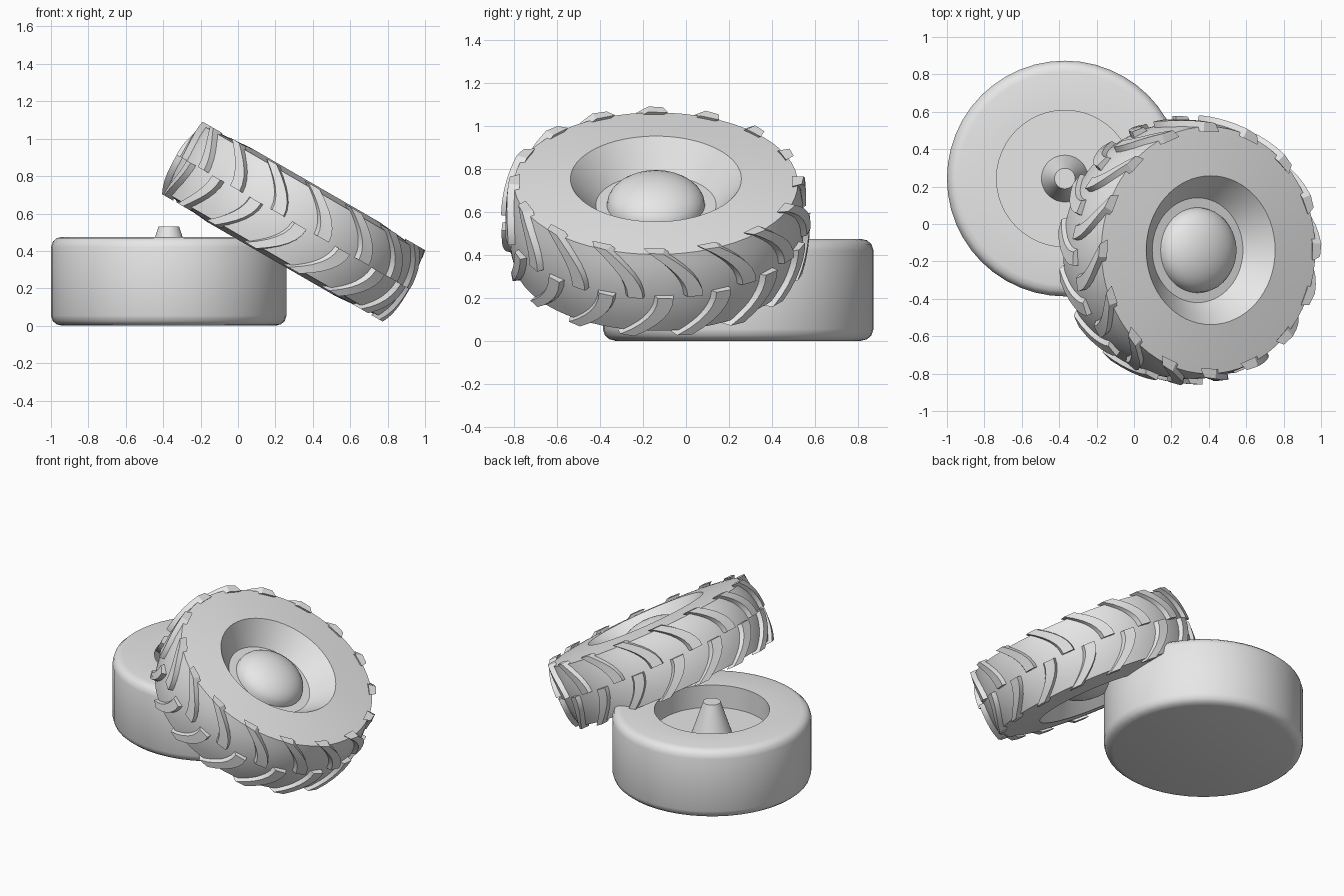
import bpy, bmesh
from math import sin, cos, pi, radians
from mathutils import Matrix

old = bpy.data.objects.get("Cube")
if old:
    bpy.data.objects.remove(old, do_unlink=True)

grey = bpy.data.materials.new("plain_grey")
grey.use_nodes = True
grey.diffuse_color = (0.8, 0.8, 0.8, 1)
grey.node_tree.nodes["Principled BSDF"].inputs["Base Color"].default_value = (0.8, 0.8, 0.8, 1)


def finish(bm, name, matrix):
    bmesh.ops.recalc_face_normals(bm, faces=bm.faces)
    mesh = bpy.data.meshes.new(name)
    bm.to_mesh(mesh)
    bm.free()
    mesh.materials.append(grey)
    obj = bpy.data.objects.new(name, mesh)
    bpy.context.collection.objects.link(obj)
    obj.matrix_world = matrix
    bpy.ops.object.select_all(action="DESELECT")
    obj.select_set(True)
    bpy.context.view_layer.objects.active = obj
    bpy.ops.object.shade_smooth_by_angle(angle=radians(32))
    return obj


def lathe(name, profile, matrix, sides=48):
    """Turn a (radius, height) profile about local z."""
    bm = bmesh.new()
    verts = [bm.verts.new((r, 0, h)) for r, h in profile]
    edges = [bm.edges.new(pair) for pair in zip(verts, verts[1:])]
    bmesh.ops.spin(bm, geom=verts + edges, cent=(0, 0, 0), axis=(0, 0, 1),
                   angle=2 * pi, steps=sides, use_merge=True)
    bmesh.ops.remove_doubles(bm, verts=bm.verts, dist=0.0005)
    return finish(bm, name, matrix)


# Plain wheel lying flat, with a recess and a tapered hub
lathe("plain_wheel", [
    (0, 0), (0.57, 0), (0.6, 0.008), (0.62, 0.025), (0.63, 0.055),
    (0.63, 0.42), (0.62, 0.45), (0.6, 0.468), (0.57, 0.475),
    (0.365, 0.475), (0.365, 0.32), (0.125, 0.32),
    (0.055, 0.53), (0, 0.53)],
    Matrix.Translation((-0.37, 0.243, 0)))

# Treaded wheel leaning on the plain one
lean = Matrix.Translation((0.295, -0.14, 0.555)) @ Matrix.Rotation(radians(30), 4, "Y")


def tread_radius(h):
    return 0.69 - 0.028 * (h / 0.2) ** 2


dome = [(0.228 * sin(k * pi / 16), 0.09 + 0.133 * cos(k * pi / 16)) for k in range(9)]
half = dome + [(0.28, 0.09), (0.398, 0.23), (0.6, 0.212)]
half += [(tread_radius(h), h) for h in (0.205, 0.15, 0.1, 0.05)]
full = half + [(tread_radius(0), 0)] + [(r, -h) for r, h in reversed(half)]
lathe("tyre_with_hub", full, lean, 64)

# Curved tread lugs: two staggered rows of sixteen
COUNT, STATIONS = 16, 7


def add_lug(bm, start, side):
    rings = []
    for i in range(STATIONS):
        t = i / (STATIONS - 1)
        h = 0.222 * (1 - t)
        a = start + 0.26 * (1 - (1 - t) ** 2)
        low, high = tread_radius(h) - 0.02, tread_radius(h) + 0.033
        section = [(a - 0.09, low), (a - 0.05, high - 0.008),
                   (a + 0.05, high), (a + 0.06, low)]
        rings.append([bm.verts.new((r * cos(q), r * sin(q), side * h)) for q, r in section])
    for one, two in zip(rings, rings[1:]):
        for k in range(4):
            n = (k + 1) % 4
            bm.faces.new((one[k], one[n], two[n], two[k]))
    bm.faces.new(rings[0])
    bm.faces.new(rings[-1])


for name, side, shift in (("upper_tread_lugs", 1, 0), ("lower_tread_lugs", -1, 0.5)):
    bm = bmesh.new()
    for i in range(COUNT):
        add_lug(bm, (i + shift) * 2 * pi / COUNT, side)
    finish(bm, name, lean)
